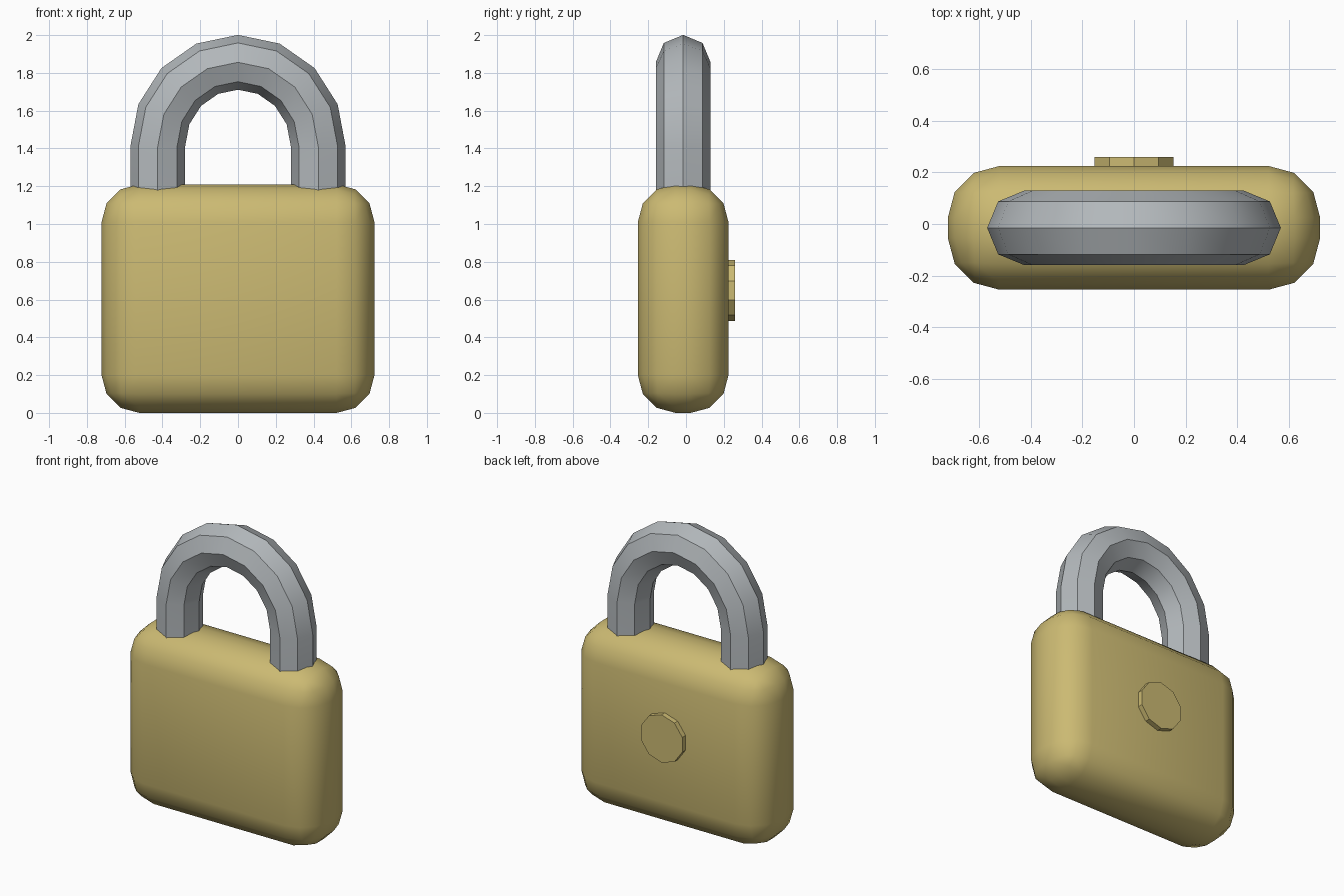
import bpy, bmesh, math
from mathutils import Vector, Matrix

if "Cube" in bpy.data.objects:
    bpy.data.objects.remove(bpy.data.objects["Cube"])

MID_Y = -0.015


def material(name, rgb):
    m = bpy.data.materials.new(name)
    m.diffuse_color = (*rgb, 1)
    m.use_nodes = True
    m.node_tree.nodes["Principled BSDF"].inputs["Base Color"].default_value = m.diffuse_color
    return m


brass = material("brass", (0.60, 0.49, 0.17))
steel = material("steel", (0.45, 0.48, 0.50))


def make_object(name, bm, mat):
    bmesh.ops.recalc_face_normals(bm, faces=bm.faces)
    mesh = bpy.data.meshes.new(name)
    bm.to_mesh(mesh)
    bm.free()
    mesh.materials.append(mat)
    obj = bpy.data.objects.new(name, mesh)
    bpy.context.collection.objects.link(obj)
    bpy.ops.object.select_all(action='DESELECT')
    obj.select_set(True)
    bpy.context.view_layer.objects.active = obj
    bpy.ops.object.shade_smooth_by_angle(angle=math.radians(35))
    return obj


# Lock body: box with wide three-step rounding
bm = bmesh.new()
bmesh.ops.create_cube(bm, size=1, matrix=Matrix.Translation((0, MID_Y, 0.605))
                      @ Matrix.Diagonal((1.445, 0.48, 1.21, 1)))
bmesh.ops.bevel(bm, geom=bm.edges[:], offset=0.2, segments=3, profile=0.5,
                affect='EDGES')
make_object("lock_body", bm, brass)

# Shackle: octagonal tube along two legs and a half-ellipse arch
ARCH_A, ARCH_B, ARCH_Z, TUBE = 0.425, 0.446, 1.41, 0.145
path = [(Vector((ARCH_A, MID_Y, 1.0)), Vector((1, 0, 0)))]
for i in range(9):
    t = math.pi * i / 8
    c, s = math.cos(t), math.sin(t)
    path.append((Vector((ARCH_A * c, MID_Y, ARCH_Z + ARCH_B * s)),
                 Vector((c / ARCH_A, 0, s / ARCH_B)).normalized()))
path.append((Vector((-ARCH_A, MID_Y, 1.0)), Vector((-1, 0, 0))))

bm = bmesh.new()
rings = []
for centre, out in path:
    rings.append([bm.verts.new(centre + TUBE * (out * math.cos(a) + Vector((0, math.sin(a), 0))))
                  for a in (math.pi * k / 4 for k in range(8))])
for r0, r1 in zip(rings, rings[1:]):
    for k in range(8):
        n = (k + 1) % 8
        bm.faces.new((r0[k], r0[n], r1[n], r1[k]))
bm.faces.new(rings[0])
bm.faces.new(rings[-1])
make_object("shackle", bm, steel)

# Keyhole cover: ten-sided disc on the back, corners at top and bottom
bm = bmesh.new()
disc = []
for y in (0.18, 0.26):
    disc.append([bm.verts.new((0.162 * math.sin(a), y, 0.648 + 0.162 * math.cos(a)))
                 for a in (math.tau * k / 10 for k in range(10))])
    bm.faces.new(disc[-1])
for k in range(10):
    n = (k + 1) % 10
    bm.faces.new((disc[0][k], disc[0][n], disc[1][n], disc[1][k]))
make_object("keyhole_cover", bm, brass)
